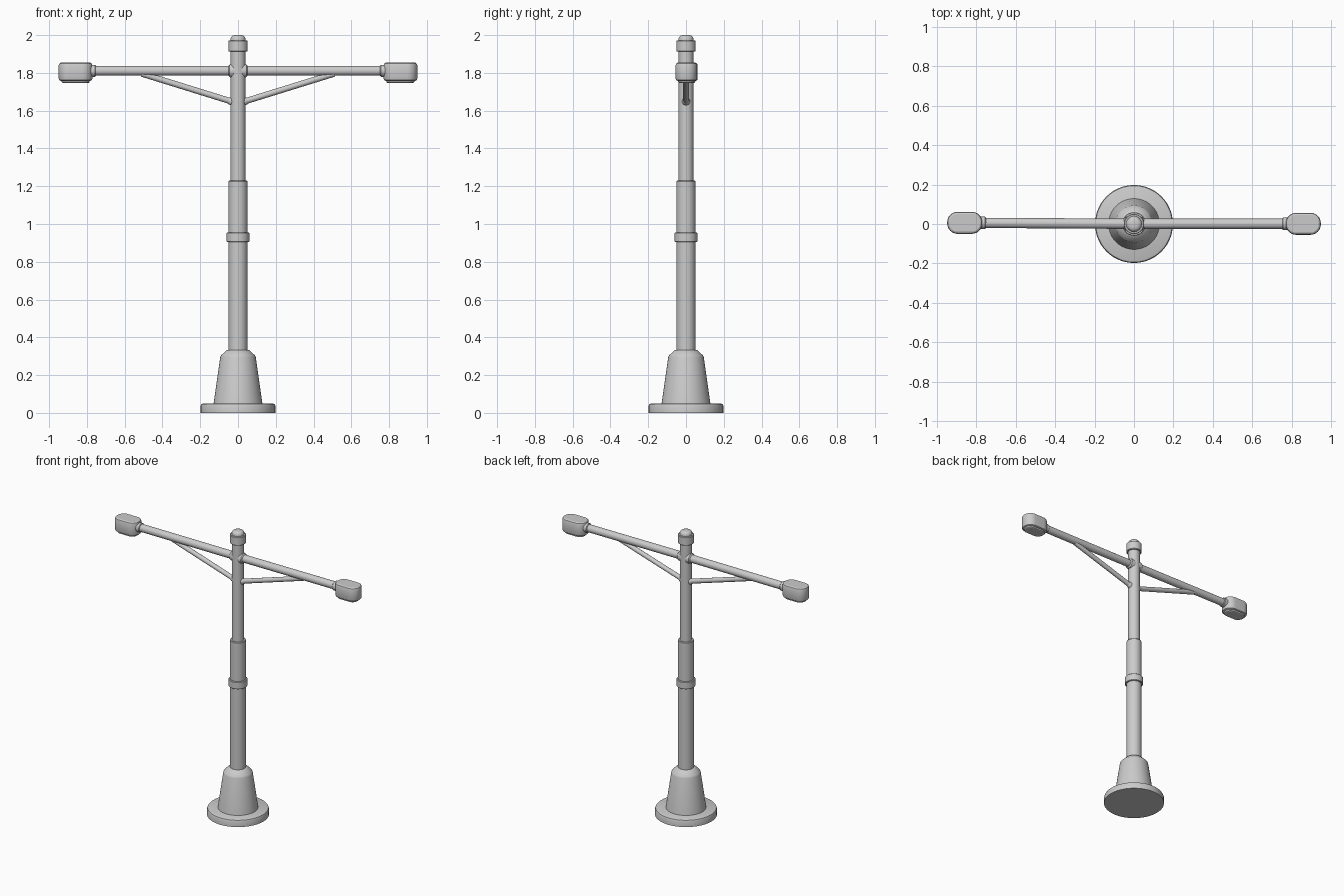
import bpy, bmesh
from math import pi, cos, sin, radians
from mathutils import Vector, Matrix

if "Cube" in bpy.data.objects:
    bpy.data.objects.remove(bpy.data.objects["Cube"])


def finish(name, bm, angle=30):
    bmesh.ops.recalc_face_normals(bm, faces=bm.faces)
    me = bpy.data.meshes.new(name)
    bm.to_mesh(me)
    bm.free()
    ob = bpy.data.objects.new(name, me)
    bpy.context.collection.objects.link(ob)
    bpy.ops.object.select_all(action='DESELECT')
    bpy.context.view_layer.objects.active = ob
    ob.select_set(True)
    bpy.ops.object.shade_smooth_by_angle(angle=radians(angle))
    return ob


def loft(name, rings):
    """Skin a stack of equal-length vertex rings and cap both ends."""
    bm = bmesh.new()
    vs = [[bm.verts.new(p) for p in r] for r in rings]
    n = len(vs[0])
    for a, b in zip(vs, vs[1:]):
        for i in range(n):
            j = (i + 1) % n
            bm.faces.new((a[i], a[j], b[j], b[i]))
    bm.faces.new(vs[0])
    bm.faces.new(vs[-1])
    return finish(name, bm)


def lathe(name, profile, start=(0, 0, 0), axis=(0, 0, 1), n=32):
    """Revolve (radius, distance) pairs around an axis from a start point."""
    m = Matrix.Translation(start) @ Vector(axis).to_track_quat('Z', 'Y').to_matrix().to_4x4()
    loft(name, [[m @ Vector((r * cos(2 * pi * i / n), r * sin(2 * pi * i / n), d))
                 for i in range(n)] for r, d in profile])


def stadium(cx, cy, half_x, half_y, corner, z, steps=8):
    """Rounded rectangle outline at height z."""
    pts = []
    for q, (sx, sy) in enumerate([(1, 1), (-1, 1), (-1, -1), (1, -1)]):
        for k in range(steps + 1):
            a = (q + k / steps) * pi / 2
            pts.append((cx + sx * (half_x - corner) + corner * cos(a),
                        cy + sy * (half_y - corner) + corner * sin(a), z))
    return pts


# Base plate and tapered foot
lathe("base_plate", [(0.198, 0), (0.198, 0.036), (0.194, 0.046), (0.185, 0.05)], n=48)
lathe("tapered_foot", [(0.13, 0.045), (0.094, 0.295), (0.091, 0.303),
                       (0.062, 0.331), (0.055, 0.334)], n=40)

# Two-stage pole with a band
lathe("lower_pole", [(0.05, 0.32), (0.05, 1.226), (0.047, 1.23)])
lathe("upper_pole", [(0.039, 1.2), (0.039, 1.93)])
lathe("pole_band", [(0.057, 0.905), (0.06, 0.908), (0.06, 0.953), (0.057, 0.956)])

# Cap collar and rounded top
lathe("cap_collar", [(0.048, 1.912), (0.051, 1.915), (0.051, 1.969), (0.048, 1.972)])
lathe("cap_dome", [(0.04, 1.96), (0.04, 1.98), (0.037, 1.989), (0.03, 1.996), (0.018, 2.0)])

for side, s, y in (("right", 1, 0.001), ("left", -1, 0.006)):
    # Horizontal arm with collars at pole and lamp
    root, tip = Vector((0, 0.001, 1.811)), Vector((s * 0.8, y, 1.811))
    axis = tip - root
    lathe(side + "_arm", [(0.026, 0), (0.026, 0.8)], root, axis, 24)
    lathe(side + "_arm_socket", [(0.036, 0.01), (0.036, 0.036), (0.034, 0.044), (0.026, 0.05)],
          root, axis, 24)
    lathe(side + "_lamp_collar", [(0.028, 0.753), (0.032, 0.757), (0.032, 0.79)], root, axis, 24)

    # Diagonal brace with its socket on the pole
    low, high = Vector((0, 0, 1.638)), Vector((s * 0.51, 0.6 * y, 1.796))
    brace = high - low
    lathe(side + "_brace", [(0.016, 0), (0.016, brace.length)], low, brace, 16)
    lathe(side + "_brace_socket", [(0.021, 0.01), (0.021, 0.04), (0.016, 0.052)], low, brace, 16)

    # Lamp housing with bevelled rims, and a shallow lens below
    cx = s * 0.86
    loft(side + "_lamp_housing", [stadium(cx, y, 0.089 - d, 0.056 - d, 0.053 - d, z)
                                  for d, z in ((0.01, 1.758), (0.003, 1.762), (0, 1.77), (0, 1.841),
                                               (0.003, 1.849), (0.011, 1.854))])
    loft(side + "_lamp_lens", [stadium(cx, y, 0.074 - d, 0.043 - d, 0.04 - d, z)
                               for d, z in ((0.007, 1.746), (0.002, 1.749), (0, 1.754), (0, 1.77))])
